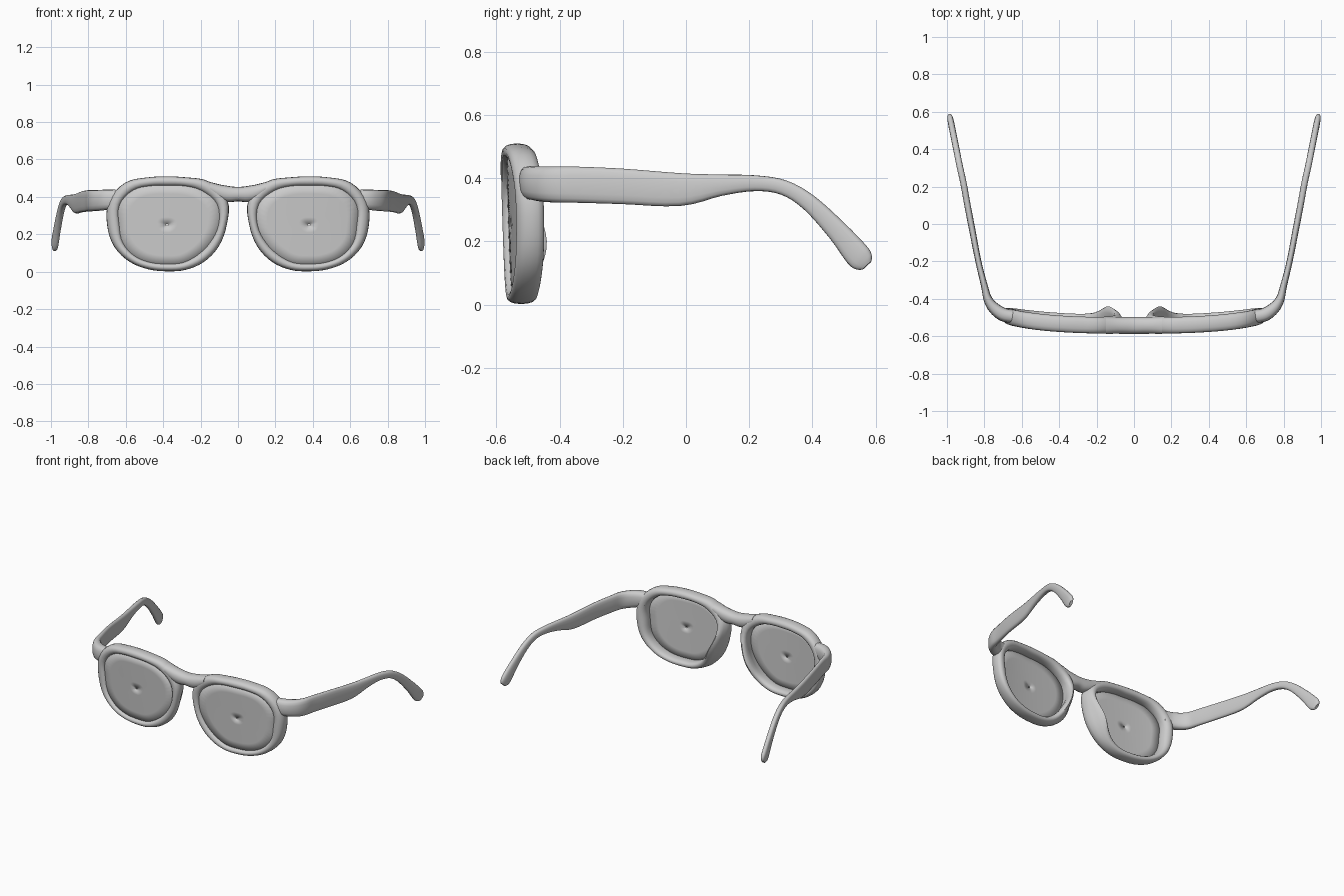
import bpy, bmesh
from math import sin, cos, pi, exp, copysign
from mathutils import Vector

cube = bpy.data.objects.get("Cube")
if cube:
    bpy.data.objects.remove(cube, do_unlink=True)

grey = bpy.data.materials.new("grey")
grey.use_nodes = True
grey.diffuse_color = (0.6, 0.6, 0.6, 1)
grey.node_tree.nodes["Principled BSDF"].inputs["Base Color"].default_value = (0.6, 0.6, 0.6, 1)


def spline(pts, n, closed=False):
    """Catmull-Rom resampling with n steps per segment."""
    pts = [Vector(p) for p in pts]
    m = len(pts)
    get = (lambda i: pts[i % m]) if closed else (lambda i: pts[max(0, min(m - 1, i))])
    out = []
    for i in range(m if closed else m - 1):
        a, b, c, d = (get(i + k) for k in (-1, 0, 1, 2))
        for s in range(n):
            t = s / n
            out.append(0.5 * (2 * b + (c - a) * t + (2 * a - 5 * b + 4 * c - d) * t ** 2
                              + (3 * b - a - 3 * c + d) * t ** 3))
    if not closed:
        out.append(pts[-1])
    return out


def oval(n, power):
    """Rounded cross-section in a unit square."""
    angles = [2 * pi * i / n for i in range(n)]
    return [(copysign(abs(cos(a)) ** power, cos(a)), copysign(abs(sin(a)) ** power, sin(a)))
            for a in angles]


def loft(name, rings, loop=False, caps=True, mirror=True):
    """Skin a list of closed rings into one smooth object."""
    bm = bmesh.new()
    rows = [[bm.verts.new(p) for p in ring] for ring in rings]
    n = len(rows[0])
    for i in range(len(rows) if loop else len(rows) - 1):
        a, b = rows[i], rows[(i + 1) % len(rows)]
        for j in range(n):
            bm.faces.new((a[j], a[(j + 1) % n], b[(j + 1) % n], b[j]))
    if caps and not loop:
        bm.faces.new(rows[0])
        bm.faces.new(rows[-1])
    bmesh.ops.recalc_face_normals(bm, faces=bm.faces)
    mesh = bpy.data.meshes.new(name)
    bm.to_mesh(mesh)
    bm.free()
    mesh.materials.append(grey)
    ob = bpy.data.objects.new(name, mesh)
    bpy.context.collection.objects.link(ob)
    if mirror:
        ob.modifiers.new("Mirror", "MIRROR").use_mirror_merge = False
    bpy.ops.object.select_all(action="DESELECT")
    ob.select_set(True)
    bpy.context.view_layer.objects.active = ob
    bpy.ops.object.shade_smooth_by_angle(angle=0.9)
    return ob


def wrap(x, z):
    """Depth of the curved, slightly tilted front."""
    return -0.537 + 0.05 * x ** 2 + 0.11 * x ** 4 - 0.03 * (z - 0.25)


# Rim outline: inner and outer radius at even angles around the lens centre
CX, CZ = 0.38, 0.25
inner = [.25, .27, .255, .222, .207, .222, .255, .285,
         .272, .245, .225, .215, .205, .215, .235, .25]
outer = [.32, .335, .318, .275, .26, .275, .325, .35,
         .32, .30, .28, .26, .248, .257, .28, .305]
outline = spline([(a, b, 0) for a, b in zip(inner, outer)], 4, closed=True)
count = len(outline)

# Rims, whose inner back edges swell into nose pads
rings = []
for i, (r_in, r_out, _) in enumerate(outline):
    ang = 2 * pi * i / count
    pad = exp(-((ang - 3.35) / 0.5) ** 2)
    ring = []
    for u, v in oval(16, 0.85):
        back = max(v, 0)
        r = (r_in + r_out) / 2 + u * (r_out - r_in) / 2
        r -= pad * back * 0.035
        x, z = CX + r * cos(ang), CZ + r * sin(ang)
        ring.append((x, wrap(x, z) + v * 0.044 + pad * back ** 2 * 0.05, z))
    rings.append(ring)
loft("rims", rings, loop=True)

# Lenses: thin curved discs held inside the rims
rings = []
for f in (1.06, 0.8, 0.5, 0.2, 0.02):
    ring = []
    for i, p in enumerate(outline):
        ang = 2 * pi * i / count
        x, z = CX + p.x * f * cos(ang), CZ + p.x * f * sin(ang)
        ring.append((x, wrap(x, z) - 0.022, z))
    rings.append(ring)
lenses = loft("lenses", rings, caps=False)
solid = lenses.modifiers.new("Thickness", "SOLIDIFY")
solid.thickness = 0.008
solid.offset = 0

# Bridge: x, top, bottom
half = [(0, .453, .376), (.05, .458, .372), (.10, .467, .385), (.15, .480, .42)]
stations = [(-x, t, b) for x, t, b in reversed(half[1:])] + half
rings = []
for x, top, bottom in spline(stations, 4):
    mid, h = (top + bottom) / 2, (top - bottom) / 2
    rings.append([(x, wrap(x, mid) + v * 0.045, mid + u * h) for u, v in oval(16, 0.85)])
loft("bridge", rings, mirror=False)

# Temples: centre x, y, z, height, thickness from hinge corner to ear tip
path = [(.645, -.495, .388, .100, .070), (.70, -.484, .385, .108, .072),
        (.75, -.448, .381, .112, .062), (.782, -.40, .380, .114, .046),
        (.80, -.33, .379, .114, .036), (.832, -.20, .374, .112, .032),
        (.867, -.02, .364, .104, .034), (.892, .11, .378, .068, .034),
        (.912, .22, .384, .050, .034), (.932, .31, .370, .048, .034),
        (.948, .39, .322, .054, .034), (.966, .48, .232, .068, .034),
        (.978, .54, .160, .082, .034), (.982, .562, .136, .070, .028),
        (.984, .573, .124, .040, .018)]
centres = spline([p[:3] for p in path], 4)
sizes = spline([(p[3], p[4], 0) for p in path], 4)
rings = []
for i, (c, s) in enumerate(zip(centres, sizes)):
    along = (centres[min(i + 1, len(centres) - 1)] - centres[max(i - 1, 0)]).normalized()
    side = along.cross(Vector((0, 0, 1))).normalized()
    up = side.cross(along)
    rings.append([c + up * (u * s.x / 2) + side * (v * s.y / 2) for u, v in oval(16, 0.75)])
loft("temples", rings)
